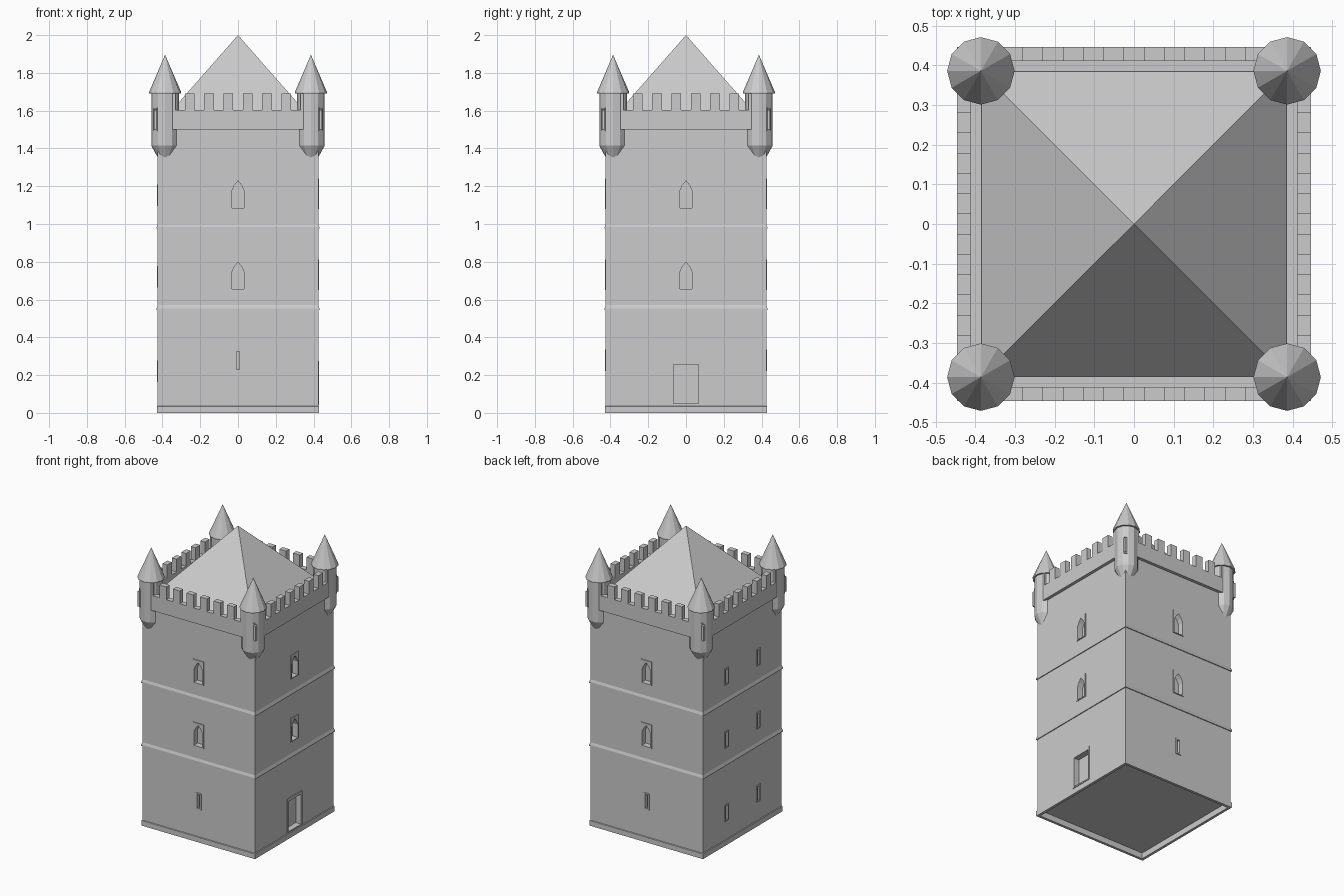
import bpy, bmesh, math
from mathutils import Matrix, Vector

if "Cube" in bpy.data.objects:
    bpy.data.objects.remove(bpy.data.objects["Cube"])


def finish(bm, name):
    bmesh.ops.recalc_face_normals(bm, faces=bm.faces)
    me = bpy.data.meshes.new(name)
    bm.to_mesh(me)
    bm.free()
    ob = bpy.data.objects.new(name, me)
    bpy.context.collection.objects.link(ob)
    return ob


def turn(bm, profile, sides, centre=(0, 0)):
    """Revolve a (radius, z) profile; with 4 sides the radius is the half width."""
    k, a0 = (math.sqrt(2), math.pi / 4) if sides == 4 else (1, 0)
    rings = []
    for r, z in profile:
        n = sides if r else 1
        rings.append([bm.verts.new((centre[0] + r * k * math.cos(a0 + i * math.tau / sides),
                                    centre[1] + r * k * math.sin(a0 + i * math.tau / sides), z))
                      for i in range(n)])
    for a, b in zip(rings, rings[1:]):
        for i in range(sides):
            j = (i + 1) % sides
            q = [a[i % len(a)], a[j % len(a)], b[j % len(b)], b[i % len(b)]]
            bm.faces.new(list(dict.fromkeys(q)))


def prism(bm, outline, d0, d1, angle, centre=(0, 0)):
    """Extrude a (u, z) outline outwards between distances d0 and d1."""
    m = Matrix.Translation((*centre, 0)) @ Matrix.Rotation(math.radians(angle), 4, 'Z')
    near = [bm.verts.new(m @ Vector((u, -d1, z))) for u, z in outline]
    far = [bm.verts.new(m @ Vector((u, -d0, z))) for u, z in outline]
    bm.faces.new(near)
    bm.faces.new(far[::-1])
    n = len(outline)
    for i in range(n):
        j = (i + 1) % n
        bm.faces.new((near[i], far[i], far[j], near[j]))


def rect(u, w, z0, z1):
    return [(u - w, z0), (u + w, z0), (u + w, z1), (u - w, z1)]


def carve(obs, cutter):
    for ob in obs:
        mod = ob.modifiers.new("openings", 'BOOLEAN')
        mod.operation, mod.solver, mod.object = 'DIFFERENCE', 'EXACT', cutter
        bpy.context.view_layer.objects.active = ob
        bpy.ops.object.modifier_apply(modifier=mod.name)
    bpy.data.objects.remove(cutter)


# Tower walls: hollow plinth foot and two drip bands
profile = [(0, .04), (.412, .04), (.412, 0), (.43, 0), (.43, .035), (.425, .037)]
for z in (.545, .975):
    profile += [(.425, z), (.431, z), (.431, z + .008), (.425, z + .025)]
profile += [(.425, 1.52), (0, 1.52)]
bm = bmesh.new()
turn(bm, profile, 4)
walls = finish(bm, "tower_walls")

# Openings and their thin raised surrounds
cuts, frames = bmesh.new(), bmesh.new()


def opening(outline, box, angle):
    prism(cuts, outline, .39, .46, angle)
    prism(frames, box, .415, .43, angle)


for angle in (0, 90, 180):
    for z in (.655, 1.085):
        arch = [(-.033, z), (.033, z), (.033, z + .088), (.02, z + .118),
                (0, z + .143), (-.02, z + .118), (-.033, z + .088)]
        opening(arch, rect(0, .042, z - .005, z + .157), angle)
for angle in (0, 180):
    opening(rect(0, .009, .23, .325), rect(0, .02, .222, .335), angle)
for u in (-.172, .172):
    for z in (.22, .72, 1.15):
        opening(rect(u, .009, z - .048, z + .048), rect(u, .02, z - .056, z + .058), -90)
opening(rect(0, .067, .05, .255), rect(0, .08, .042, .275), 90)
carve([walls, finish(frames, "window_surrounds")], finish(cuts, "opening_cutter"))

# Parapet ring and merlons
bm = bmesh.new()
turn(bm, [(0, 1.5), (.446, 1.5), (.446, 1.603), (.411, 1.603), (.411, 1.55), (0, 1.55)], 4)
finish(bm, "parapet")
bm = bmesh.new()
for angle in (0, 90, 180, 270):
    for k in range(-7, 8, 2):
        prism(bm, rect(k * .0511, .0256, 1.6, 1.69), .411, .446, angle)
finish(bm, "merlons")

# Main pyramid roof
bm = bmesh.new()
turn(bm, [(0, 1.52), (.384, 1.52), (.384, 1.563), (0, 2)], 4)
finish(bm, "main_roof")

# Corner turrets with one outward slit each, and cone roofs
bodies, cones, cuts, frames = (bmesh.new() for _ in range(4))
for i, (sx, sy) in enumerate(((1, -1), (1, 1), (-1, 1), (-1, -1))):
    c = (sx * .386, sy * .386)
    turn(bodies, [(0, 1.345), (.035, 1.345), (.073, 1.415), (.073, 1.7), (0, 1.7)], 12, c)
    turn(cones, [(0, 1.69), (.085, 1.69), (.085, 1.698), (0, 1.896)], 12, c)
    prism(cuts, rect(0, .009, 1.5, 1.61), .045, .1, 45 + 90 * i, c)
    prism(frames, rect(0, .015, 1.493, 1.618), .06, .0745, 45 + 90 * i, c)
carve([finish(bodies, "turret_bodies"), finish(frames, "turret_slit_surrounds")],
      finish(cuts, "slit_cutter"))
finish(cones, "turret_roofs")
